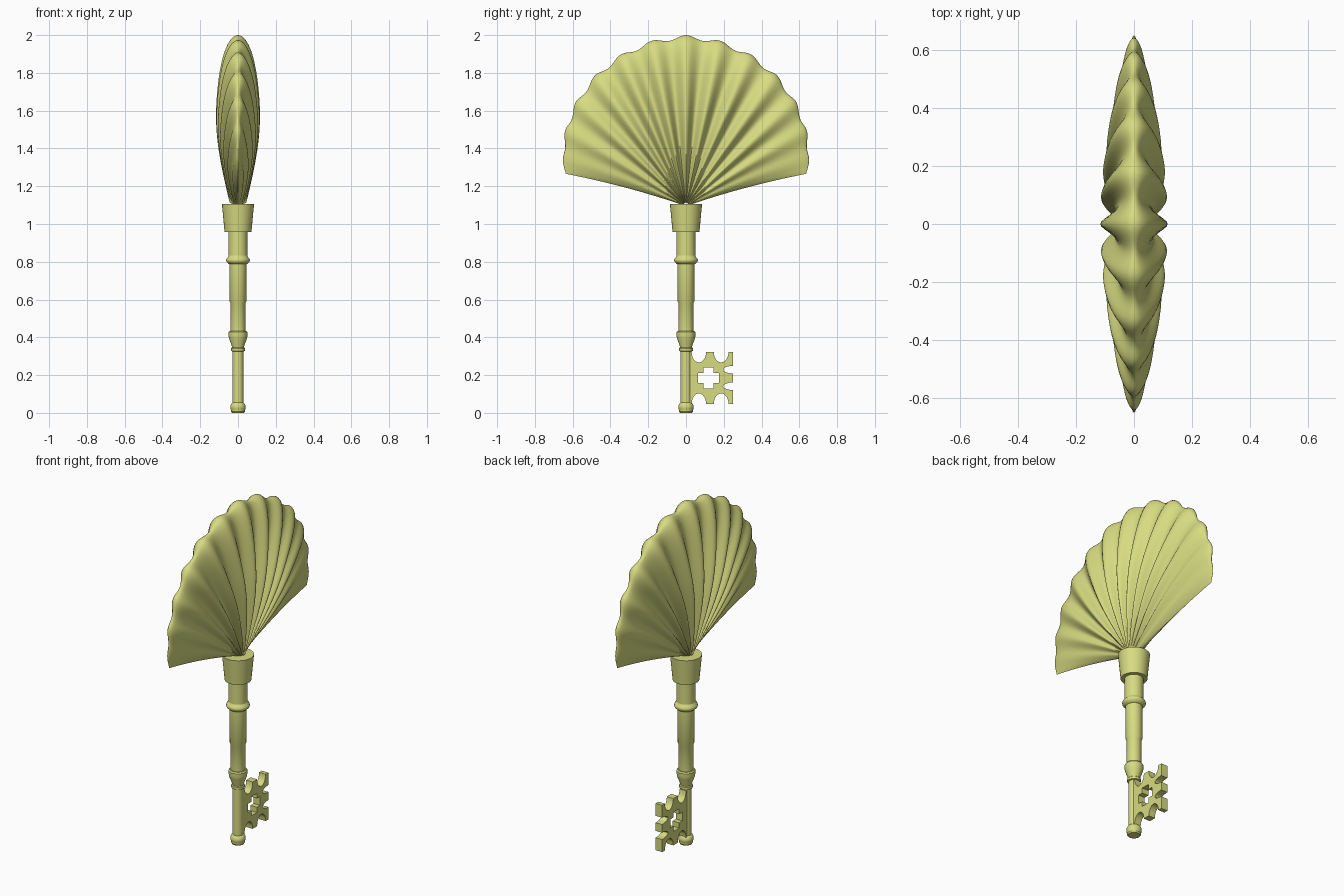
import bpy, bmesh
from math import sin, cos, pi, radians, sqrt

old = bpy.data.objects.get("Cube")
if old:
    bpy.data.objects.remove(old, do_unlink=True)

# Single pale brass colour
brass = bpy.data.materials.new("pale_brass")
brass.use_nodes = True
colour = (0.68, 0.71, 0.22, 1)
brass.diffuse_color = colour
brass.node_tree.nodes["Principled BSDF"].inputs["Base Color"].default_value = colour


def finish(obj, angle=35):
    obj.data.materials.append(brass)
    bpy.ops.object.select_all(action='DESELECT')
    obj.select_set(True)
    bpy.context.view_layer.objects.active = obj
    bpy.ops.object.shade_smooth_by_angle(angle=radians(angle))


def mesh_object(name, bm, angle=35):
    bmesh.ops.remove_doubles(bm, verts=bm.verts, dist=0.0002)
    bmesh.ops.recalc_face_normals(bm, faces=bm.faces)
    mesh = bpy.data.meshes.new(name)
    bm.to_mesh(mesh)
    bm.free()
    obj = bpy.data.objects.new(name, mesh)
    bpy.context.collection.objects.link(obj)
    finish(obj, angle)


def lathe(name, profile, steps=32):
    """Spin (radius, height) points round z, closing both ends."""
    bm = bmesh.new()
    points = [(0, profile[0][1])] + profile + [(0, profile[-1][1])]
    verts = [bm.verts.new((r, 0, z)) for r, z in points]
    edges = [bm.edges.new(pair) for pair in zip(verts, verts[1:])]
    bmesh.ops.spin(bm, geom=verts + edges, cent=(0, 0, 0), axis=(0, 0, 1),
                   angle=2 * pi, steps=steps, use_merge=True)
    mesh_object(name, bm)


# Turned shaft parts, from the foot upwards
lathe("foot_knob", [(0.032, 0), (0.038, 0.008), (0.038, 0.018), (0.041, 0.024),
                    (0.041, 0.036), (0.036, 0.048), (0.029, 0.055)])
lathe("lower_shaft", [(0.029, 0.04), (0.029, 0.34)])
lathe("lower_ring", [(0.029, 0.325), (0.036, 0.328), (0.036, 0.342), (0.031, 0.347)])
lathe("flared_joint", [(0.031, 0.342), (0.034, 0.358), (0.047, 0.392),
                       (0.05, 0.408), (0.05, 0.427), (0.045, 0.434)])
lathe("middle_shaft", [(0.039, 0.42), (0.039, 0.58), (0.044, 0.59), (0.045, 0.8)])
lathe("upper_ring", [(0.046, 0.787), (0.053, 0.792), (0.061, 0.8), (0.063, 0.808),
                     (0.061, 0.817), (0.054, 0.824), (0.05, 0.832)])
lathe("upper_shaft", [(0.05, 0.81), (0.05, 0.97)])
lathe("cup", [(0.071, 0.957), (0.085, 1.105)])

# Fluted fan shell: two bulging sides that meet along the rim
HINGE, SPREAD, PERIOD = 1.095, 75, 11.7
COLUMNS, ROWS = 156, 24


def shell_point(i, j, side):
    a = 2 * i / COLUMNS - 1
    s = max(0.02, sin(j / ROWS * pi / 2))
    edge = abs(a)
    flute = (1 - cos(2 * pi * a * SPREAD / PERIOD)) / 2
    fade = 1 - edge ** 3
    rim = 0.905 - 0.04 * edge - 0.2 * edge ** 2 - 0.022 * flute * (1 - 0.7 * edge ** 4)
    theta = radians(a * (SPREAD - 4 * (1 - s) * edge))
    bulge = sqrt(max(0, 1 - s ** 4)) * (0.04 + 0.083 * sin(min(s / 0.6, 1) * pi / 2))
    taper = max(0, cos(edge * pi / 2)) ** 0.7
    x = side * bulge * taper * (1 - flute * (0.08 + 0.37 * fade))
    return x, s * rim * sin(theta), HINGE + s * rim * cos(theta)


bm = bmesh.new()
for side in (1, -1):
    grid = [[bm.verts.new(shell_point(i, j, side)) for j in range(ROWS + 1)]
            for i in range(COLUMNS + 1)]
    for left, right in zip(grid, grid[1:]):
        for j in range(ROWS):
            bm.faces.new((left[j], right[j], right[j + 1], left[j + 1]))
mesh_object("fan_shell", bm, 60)


# Flat key bit with scooped edges and a cross-shaped hole
MID = 0.185


def scoop(cy, cz, ry, rz, start, end, steps=12):
    angles = [radians(start + (end - start) * k / steps) for k in range(steps + 1)]
    return [(cy + ry * cos(t), cz + rz * sin(t)) for t in angles]


upper = ([(0.02, 0.322)] + scoop(0.068, 0.322, 0.038, 0.055, 180, 360)
         + scoop(0.186, 0.322, 0.039, 0.055, 180, 360) + [(0.25, 0.322)]
         + scoop(0.25, 0.229, 0.053, 0.02, 90, 270))
outline = upper + [(y, 2 * MID - z) for y, z in reversed(upper)]
arm, half = 0.056, 0.026
corner = [(arm, -half), (arm, half), (half, half)]
cross = []
for turn in range(4):
    for u, v in corner:
        for _ in range(turn):
            u, v = -v, u
        cross.append((0.119 + u, MID + v))

curve = bpy.data.curves.new("key_bit", 'CURVE')
curve.dimensions = '2D'
curve.fill_mode = 'BOTH'
curve.extrude = 0.021
for loop in (outline, cross):
    spline = curve.splines.new('POLY')
    spline.points.add(len(loop) - 1)
    for point, (y, z) in zip(spline.points, loop):
        point.co = (y, z, 0, 1)
    spline.use_cyclic_u = True
bit = bpy.data.objects.new("key_bit", curve)
bpy.context.collection.objects.link(bit)
bit.rotation_euler = (pi / 2, 0, pi / 2)
bpy.ops.object.select_all(action='DESELECT')
bit.select_set(True)
bpy.context.view_layer.objects.active = bit
bpy.ops.object.convert(target='MESH')
bit = bpy.context.view_layer.objects.active
bm = bmesh.new()
bm.from_mesh(bit.data)
bmesh.ops.remove_doubles(bm, verts=bm.verts, dist=0.0002)
bmesh.ops.recalc_face_normals(bm, faces=bm.faces)
bm.to_mesh(bit.data)
bm.free()
finish(bit)
